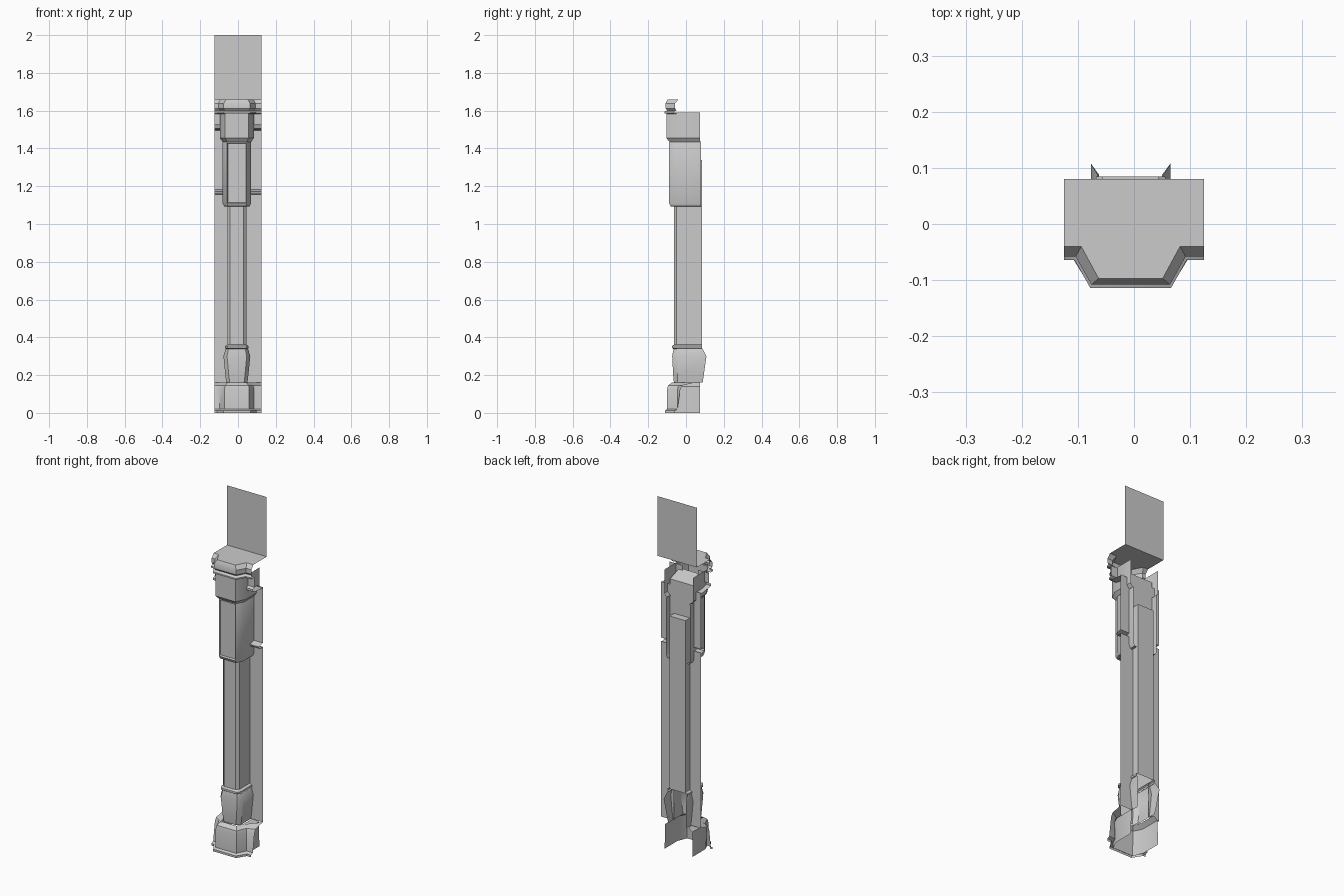
import bpy, bmesh

cube = bpy.data.objects.get("Cube")
if cube:
    bpy.data.objects.remove(cube)

grey = bpy.data.materials.new("stone_grey")
grey.use_nodes = True
colour = (0.6, 0.6, 0.6, 1)
grey.diffuse_color = colour
grey.node_tree.nodes["Principled BSDF"].inputs["Base Color"].default_value = colour

CX = -0.006      # column axis
HALF = 0.125     # half width of the wall section
WALL = 0.045     # wall surface depth
BACK = 0.08      # rear plane


def finish(name, bm):
    me = bpy.data.meshes.new(name)
    bm.to_mesh(me)
    bm.free()
    ob = bpy.data.objects.new(name, me)
    bpy.context.collection.objects.link(ob)
    me.materials.append(grey)
    bpy.ops.object.select_all(action="DESELECT")
    ob.select_set(True)
    bpy.context.view_layer.objects.active = ob
    bpy.ops.object.shade_smooth_by_angle(angle=0.6)
    return ob


def plan(f, yf, w, yc, end, wing):
    """Half-octagon outline, ending in side walls or in wings along the wall."""
    if wing:
        left, right = (-HALF, end), (HALF, end)
    else:
        left, right = (CX - w, end), (CX + w, end)
    return [left, (CX - w, yc), (CX - f, yf), (CX + f, yf), (CX + w, yc), right]


def shell(name, levels, wing=False, panel=None, closed=False):
    """Open-backed loft; each level is z, front half width, front y, half width, corner y, end y."""
    bm = bmesh.new()
    rows = [[bm.verts.new((x, y, z)) for x, y in plan(*rest, wing)]
            for z, *rest in levels]
    fronts = []
    for a, b in zip(rows, rows[1:]):
        for i in range(len(a) - 1):
            face = bm.faces.new((a[i], a[i + 1], b[i + 1], b[i]))
            if i == 2:
                fronts.append(face)
        if closed:
            bm.faces.new((a[-1], a[0], b[0], b[-1]))
    if closed:
        bm.faces.new(rows[-1])
    if panel is not None:
        bmesh.ops.inset_region(bm, faces=[fronts[panel]], thickness=0.018)
        bmesh.ops.inset_region(bm, faces=[fronts[panel]], thickness=0.006, depth=-0.01)
    return finish(name, bm)


def polygon(name, points):
    bm = bmesh.new()
    bm.faces.new([bm.verts.new(p) for p in points])
    return finish(name, bm)


def sheet(name, x0, x1, y, z0, z1):
    return polygon(name, [(x0, y, z0), (x1, y, z0), (x1, y, z1), (x0, y, z1)])


def moulding(name, x0, x1, profile):
    """Extrude a y-z profile along the wall."""
    bm = bmesh.new()
    a = [bm.verts.new((x0, y, z)) for y, z in profile]
    b = [bm.verts.new((x1, y, z)) for y, z in profile]
    for i in range(len(profile) - 1):
        bm.faces.new((a[i], b[i], b[i + 1], a[i + 1]))
    return finish(name, bm)


# Base with foot lip, wrapping onto the wall as a skirting
shell("base", [
    (0.0, 0.072, -0.112, 0.104, -0.06, -0.06),
    (0.012, 0.072, -0.112, 0.104, -0.06, -0.06),
    (0.02, 0.065, -0.1, 0.092, -0.045, -0.045),
    (0.125, 0.065, -0.1, 0.092, -0.045, -0.03),
    (0.145, 0.062, -0.095, 0.086, -0.04, -0.02),
    (0.16, 0.05, -0.075, 0.066, -0.03, WALL)], wing=True)
shell("base_sides", [
    (0.0, 0.065, -0.095, 0.088, -0.04, 0.075),
    (0.14, 0.062, -0.09, 0.086, -0.04, 0.075),
    (0.16, 0.045, -0.07, 0.062, -0.03, 0.075)])

# Bulging vase, open at the back
shell("vase", [
    (0.16, 0.038, -0.064, 0.056, -0.045, 0.088),
    (0.2, 0.043, -0.068, 0.061, -0.045, 0.094),
    (0.3, 0.052, -0.073, 0.071, -0.045, 0.108),
    (0.34, 0.044, -0.066, 0.059, -0.045, 0.088)])
shell("ring", [
    (0.338, 0.044, -0.066, 0.055, -0.05, 0.085),
    (0.343, 0.05, -0.074, 0.062, -0.055, 0.085),
    (0.354, 0.05, -0.074, 0.062, -0.055, 0.085),
    (0.362, 0.04, -0.063, 0.05, -0.05, 0.085)])

# Shaft, a closed box standing proud of the wall behind
shell("shaft", [
    (z, 0.036, -0.064, 0.05, -0.05, 0.085) for z in (0.355, 1.34)], closed=True)

# Middle block with the recessed front panel
shell("middle_block", [
    (1.092, 0.04, -0.068, 0.055, -0.05, BACK),
    (1.094, 0.048, -0.082, 0.068, -0.05, BACK),
    (1.11, 0.052, -0.09, 0.075, -0.05, BACK),
    (1.43, 0.052, -0.09, 0.075, -0.05, BACK),
    (1.438, 0.05, -0.086, 0.072, -0.05, BACK)], panel=2)

# Upper block below the capital
shell("upper_block", [
    (1.435, 0.052, -0.088, 0.076, -0.045, 0.075),
    (1.455, 0.062, -0.104, 0.09, -0.05, 0.075),
    (1.59, 0.062, -0.104, 0.09, -0.05, 0.075)])

# Capital mouldings running onto the wall
shell("capital", [
    (1.583, 0.06, -0.1, 0.088, -0.05, -0.045),
    (1.586, 0.072, -0.114, 0.1, -0.064, -0.064),
    (1.594, 0.072, -0.114, 0.1, -0.064, -0.064),
    (1.602, 0.064, -0.1, 0.09, -0.05, -0.05),
    (1.612, 0.07, -0.108, 0.098, -0.058, -0.058),
    (1.638, 0.07, -0.108, 0.098, -0.058, -0.058),
    (1.66, 0.057, -0.097, 0.088, -0.04, -0.04)], wing=True)
top = plan(0.057, -0.097, 0.088, -0.04, -0.04, True)
polygon("capital_top", [(x, y, 1.66) for x, y in
                        [(-HALF, BACK)] + top + [(HALF, BACK)]])

# Rear plate above the capital
sheet("rear_plate", -HALF, HALF, BACK, 1.66, 2.0)

# Wall core and side strips with their mouldings
sheet("wall_core", CX - 0.075, CX + 0.075, WALL, 1.1, 1.53)
polygon("wall_core_top", [(CX - 0.075, WALL, 1.53), (CX + 0.075, WALL, 1.53),
                          (CX + 0.075, -0.04, 1.56), (CX - 0.075, -0.04, 1.56)])
for label, x0, x1 in (("right", -HALF, CX - 0.05), ("left", CX + 0.05, HALF)):
    sheet(label + "_wall_lower", x0, x1, WALL, 0.16, 1.16)
    sheet(label + "_wall_upper", x0, x1, WALL, 1.18, 1.5)
    moulding(label + "_wall_ledge", x0, x1,
             [(WALL, 1.155), (0.015, 1.16), (0.01, 1.172), (WALL, 1.182)])
    moulding(label + "_wall_shelf", x0, x1,
             [(WALL, 1.495), (-0.02, 1.5), (-0.045, 1.508),
              (-0.045, 1.52), (-0.03, 1.528), (-0.03, 1.585)])
